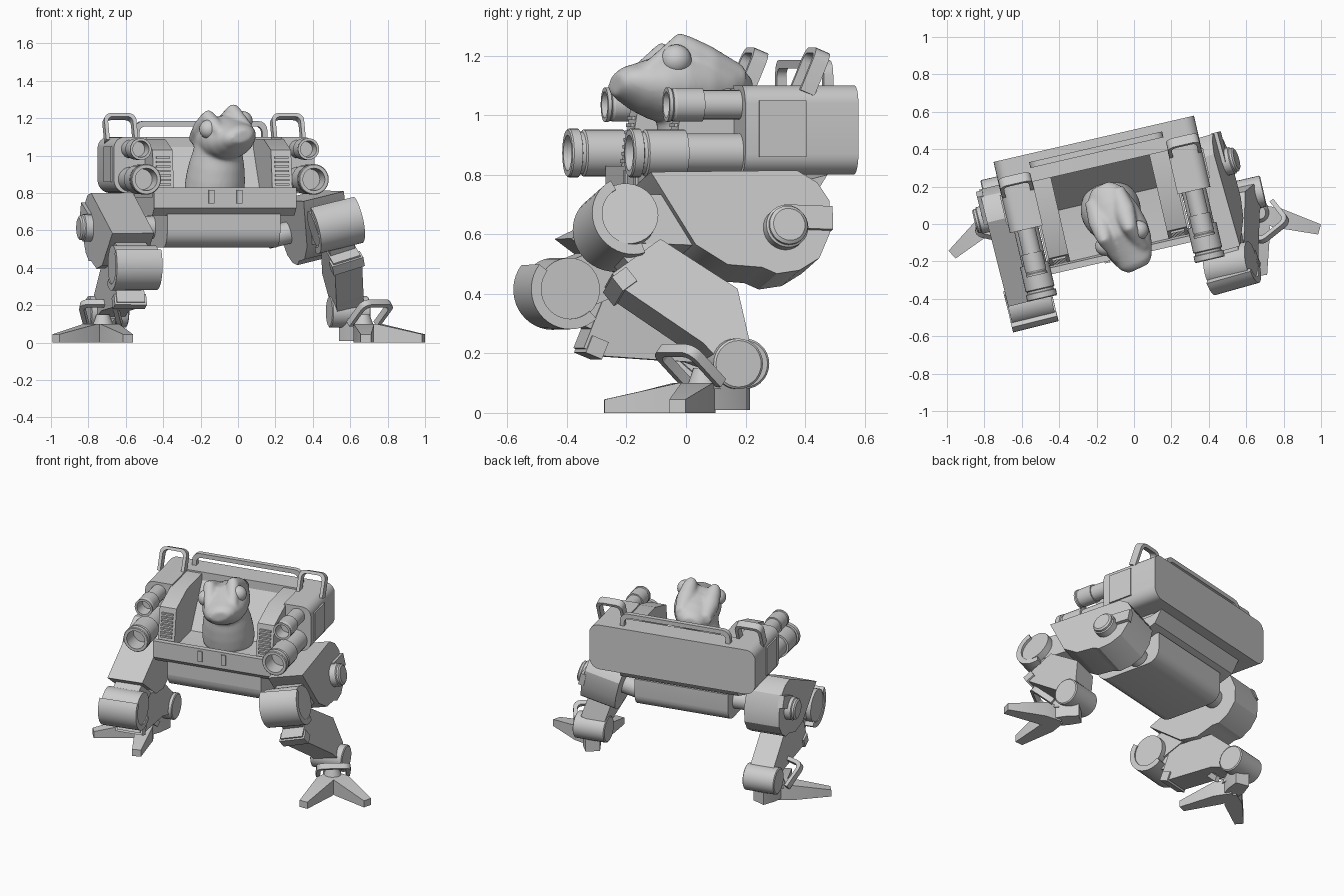
import bpy, bmesh, math
from math import sin, cos, pi, radians
from mathutils import Vector, Matrix

cube = bpy.data.objects.get("Cube")
if cube:
    bpy.data.objects.remove(cube, do_unlink=True)

made = []


def loft(name, rings, frame):
    """Skin equal rings of (a, b, c) points, cap the ends, place in frame."""
    bm = bmesh.new()
    loops = [[bm.verts.new(p) for p in ring] for ring in rings]
    n = len(loops[0])
    for r0, r1 in zip(loops, loops[1:]):
        for i in range(n):
            j = (i + 1) % n
            bm.faces.new((r0[i], r0[j], r1[j], r1[i]))
    bm.faces.new(loops[0])
    bm.faces.new(loops[-1])
    bm.transform(frame)
    bmesh.ops.recalc_face_normals(bm, faces=bm.faces)
    mesh = bpy.data.meshes.new(name)
    bm.to_mesh(mesh)
    bm.free()
    ob = bpy.data.objects.new(name, mesh)
    bpy.context.collection.objects.link(ob)
    made.append(ob)
    return ob


def prism(name, pts, c0, c1, frame):
    loft(name, [[(a, b, c) for a, b in pts] for c in (c0, c1)], frame)


def box(name, a, b, c, frame):
    prism(name, [(a[0], b[0]), (a[1], b[0]), (a[1], b[1]), (a[0], b[1])], *c, frame)


def taper(name, sections, frame):
    """Bar along a with sections (a, low, high, half width)."""
    loft(name, [[(a, lo, -w), (a, lo, w), (a, hi, w), (a, hi, -w)]
                for a, lo, hi, w in sections], frame)


def lathe(name, profile, frame, n=28):
    """Turn (radius, c) around the c axis."""
    turn = [2 * pi * i / n for i in range(n)]
    return loft(name, [[(r * cos(t), r * sin(t), c) for t in turn] for r, c in profile], frame)


def ellipses(name, sections, frame, n=28):
    """Organic form along a with sections (a, centre b, half width, half height)."""
    turn = [2 * pi * i / n for i in range(n)]
    return loft(name, [[(a, b + h * sin(t), w * cos(t)) for t in turn]
                       for a, b, w, h in sections], frame)


def arc(x, y, r, start, end, n=8):
    angles = [radians(start + (end - start) * i / n) for i in range(n + 1)]
    return [(x + r * cos(t), y + r * sin(t)) for t in angles]


def hoop(name, w, h, k, t, depth, frame):
    """Flat bar bent into a bridge shape with corner radius k."""
    def arch(w, h, k):
        half = [(w, 0)] + arc(w - k, h - k, k, 0, 90, 4)
        return half + [(-a, b) for a, b in reversed(half)]
    pts = arch(w, h, k) + arch(w - t, h - t, k - t * .6)[::-1]
    prism(name, pts, -depth, depth, frame)


def columns(o, a, b, c):
    m = Matrix((a, b, c)).transposed().to_4x4()
    m.translation = o
    return m


def aim(o, along, lateral):
    """Frame with a along, c near lateral and b upward."""
    a = Vector(along).normalized()
    c = Vector(lateral)
    c = (c - a * c.dot(a)).normalized()
    b = a.cross(c)
    return columns(Vector(o), a, b if b.z > 0 else -b, c)


def axis(o, d):
    return Matrix.Translation(o) @ Vector(d).to_track_quat('Z', 'Y').to_matrix().to_4x4()


U, V, Z = Vector((1, 0, 0)), Vector((0, 1, 0)), Vector((0, 0, 1))
BODY = Matrix.Translation((-.114, .017, 0)) @ Matrix.Rotation(radians(13), 4, 'Z')
SIDE = BODY @ columns(Vector(), V, Z, U)     # profile (back, up), extruded sideways
BACK = BODY @ columns(Vector(), U, Z, V)     # profile (side, up), extruded backward

# Hull
prism("tub", [(-.16, .68), (-.205, .72), (-.205, .83), (-.17, .83), (-.16, .78),
              (.3, .78), (.38, .8), (.33, .72), (.22, .68)], -.39, .39, SIDE)
prism("belly", [(-.17, .7), (-.17, .6)] + arc(-.08, .6, .09, 180, 270, 6)
      + arc(.22, .59, .08, 270, 360, 6) + [(.3, .7)], -.31, .31, SIDE)
edge = arc(.48, .87, .07, -90, 0, 6) + arc(.49, 1.04, .06, 0, 90, 6)
prism("back_slab", edge + [(-x, z) for x, z in reversed(edge)], .3, .45, BACK)
prism("seat_back", [(.12, .78), (.31, .78), (.31, 1.06)], -.3, .3, SIDE)
hoop("back_rail", .365, .1, .05, .028, .016,
     BODY @ columns(Vector((0, .39, 1.085)), U, Z, V))

for s, side in ((1, "left"), (-1, "right")):
    def span(lo, hi):
        return (s * lo, s * hi)

    # Side pod with door and carry handle
    prism(side + "_pod", [(s * x, z) for x, z in [(.37, .8)] + edge + [(.37, 1.1)]], .06, .3, BACK)
    box(side + "_door", (.107, .27), (.86, 1.05), span(.54, .558), SIDE)
    lean = Vector((0, .42, 1)).normalized()
    hoop(side + "_pod_handle", .088, .155, .04, .02, .026,
         BODY @ columns(Vector((s * .46, .275, 1.075)), U, lean, U.cross(lean)))

    # Vent housing with slats
    prism(side + "_vent_housing", [(-.16, .78), (-.12, 1.03), (.06, 1.09), (.31, 1.09), (.31, .78)],
          *span(.27, .38), SIDE)
    for i in range(7):
        z = .84 + i * .024
        y = -.16 + (z - .78) * .16
        box(side + "_vent_slat", (y - .01, y + .01), (z, z + .012), span(.287, .363), SIDE)
    box(side + "_front_slot", (-.213, -.2), (.745, .815), span(.062, .092), SIDE)

    # Lower and upper barrels
    lathe(side + "_lower_barrel",
          [(.066, 0), (.066, .2), (.079, .2), (.079, .335), (.072, .34), (.072, .352), (.082, .355),
           (.082, .385), (.078, .39), (.06, .39), (.055, .29)],
          BODY @ axis((s * .46, .07, .873), -V))
    lathe(side + "_upper_barrel",
          [(.049, 0), (.049, .14), (.057, .14), (.057, .235), (.054, .24), (.054, .245),
           (.058, .25), (.058, .262), (.044, .262), (.04, .18)],
          BODY @ axis((s * .46, .07, 1.035), -V))

    # Leg joints, each side in its own pose
    tilt = .24 if s > 0 else 0
    out = Vector((s, 0, tilt)).normalized()
    hip = Vector((s * .54, .165, .615))
    knee = Vector((.56, -.37, .635) if s > 0 else (-.53, -.325, .415))
    foot = Vector((.773, -.134, 0) if s > 0 else (-.583, .177, 0))
    heading = Vector((s * sin(radians(25.5)), -cos(radians(25.5)), 0))
    ankle = foot - heading * .12 + Z * .165

    # Thigh
    T = BODY @ aim(hip, knee - hip, out)
    reach = (knee - hip).length
    prism(side + "_thigh", [(.46, .155), (-.05, .18), (-.12, .14), (-.16, .08), (-.16, -.03),
                            (-.12, -.12), (-.05, -.165), (.03, -.18), (.08, -.16),
                            (.2, -.155), (.31, -.09)], -.115, .115, T)
    box(side + "_thigh_arm", (.25, reach), (-.085, .085), (-.085, .085), T)
    hub = T @ Matrix.Translation((0, -.1 * tilt, 0))
    lathe(side + "_hip_hub", [(.073, .1), (.073, .155), (.066, .16), (.066, .172), (.055, .18)], hub)
    box(side + "_hip_clamp", (-.165, 0), (0, .08), (.1, .135), hub)
    lathe(side + "_hip_axle", [(.06, -.23), (.06, -.1)], T)

    # Knee with a clasp open toward the hip
    prism(side + "_knee_clasp", arc(reach, 0, .135, -110, 60, 20) + arc(reach, 0, .1, 60, -110, 20),
          -.125, .125, T)
    K = BODY @ aim(knee, ankle - knee, out)
    lathe(side + "_knee_pin", [(.106, -.118), (.106, .118)], K)

    # Shin
    reach = (ankle - knee).length
    box(side + "_shin_arm", (.02, .2), (-.09, .05), (-.07, .07), K)
    prism(side + "_shin", [(.13, -.16), (.13, .05), (.42, .155), (reach - .02, .075),
                           (reach, -.05), (.5, -.06), (.2, -.16)], -.077, .077, K)
    box(side + "_shin_plate", (.14, .2), (-.172, -.11), (-.088, .088), K)
    lathe(side + "_ankle_joint", [(.078, -.11), (.085, -.105), (.085, .095), (.078, .1)],
          SIDE @ Matrix.Translation((ankle.y, ankle.z, ankle.x)))

    # Foot with two splayed toes and a guard hoop
    across = Z.cross(heading)
    taper(side + "_heel", [(-.15, .01, .15, .045), (-.06, .01, .13, .055), (.05, .01, .09, .04)],
          BODY @ columns(foot, heading, Z, across))
    lathe(side + "_ankle_cone", [(.06, .08), (.035, .15)], BODY @ Matrix.Translation(foot))
    for turn in (-36, 36):
        toe = Matrix.Rotation(radians(turn), 3, 'Z') @ heading
        taper(side + "_toe", [(-.02, 0, .1, .035), (.09, 0, .1, .055), (.335, 0, .045, .028)],
              BODY @ columns(foot, toe, Z, Z.cross(toe)))
    rise = (heading * .14 + Z * .12).normalized()
    hoop(side + "_foot_guard", .105, .18, .045, .025, .018,
         BODY @ columns(foot + Z * .1, across, rise, across.cross(rise)))

# Pilot: neck, head, brows, eyes and nostrils
base, top = Vector((-.13, .09, .77)), Vector((-.1, .01, 1.1))
skin = [lathe("pilot", [(.15, 0), (.162, .05), (.158, .12), (.148, .19), (.134, .25), (.12, .33)],
              axis(base, top - base))]
H = aim((-.075, -.02, 1.1), (.42, -.9, 0), (.89, .41, .22))
skin.append(ellipses("head", [
    (-.25, -.01, .05, .035), (-.22, -.01, .085, .06), (-.15, -.01, .12, .09), (-.06, -.01, .14, .115),
    (.03, -.005, .145, .123), (.1, -.01, .135, .104), (.16, -.005, .115, .08), (.21, .005, .092, .056),
    (.24, .005, .06, .034)], H))


def ball(name, centre, r, squash=1):
    steps = [-.48 + i * .08 for i in range(13)]
    ellipses(name, [(r * sin(pi * t), 0, r * cos(pi * t), r * squash * cos(pi * t)) for t in steps],
             H @ Matrix.Translation(centre), 20)


for s, side in ((1, "left"), (-1, "right")):
    skin.append(ellipses(side + "_brow", [
        (-.2, .01, .04, .04), (-.08, .06, .06, .06), (-.01, .095, .05, .058), (.025, .115, .04, .05),
        (.07, .085, .04, .045), (.16, .03, .03, .03)], H @ Matrix.Translation((0, 0, s * .075)), 16))
    ball(side + "_eye", (.055, .065, s * .103), .052)
    ball(side + "_nostril", (.205, .04, s * .045), .01, .7)


def select(obs):
    bpy.ops.object.select_all(action='DESELECT')
    for ob in obs:
        ob.select_set(True)
    bpy.context.view_layer.objects.active = obs[0]


# Smooth shading with sharp edges kept
select([ob for ob in made if ob not in skin])
bpy.ops.object.shade_smooth_by_angle(angle=radians(30))

# Fuse the pilot's skin into one soft form
select(skin)
bpy.ops.object.join()
fuse = skin[0].modifiers.new("fuse", 'REMESH')
fuse.mode = 'VOXEL'
fuse.voxel_size = .01
fuse.use_smooth_shade = True
soft = skin[0].modifiers.new("soften", 'SMOOTH')
soft.iterations = 8
